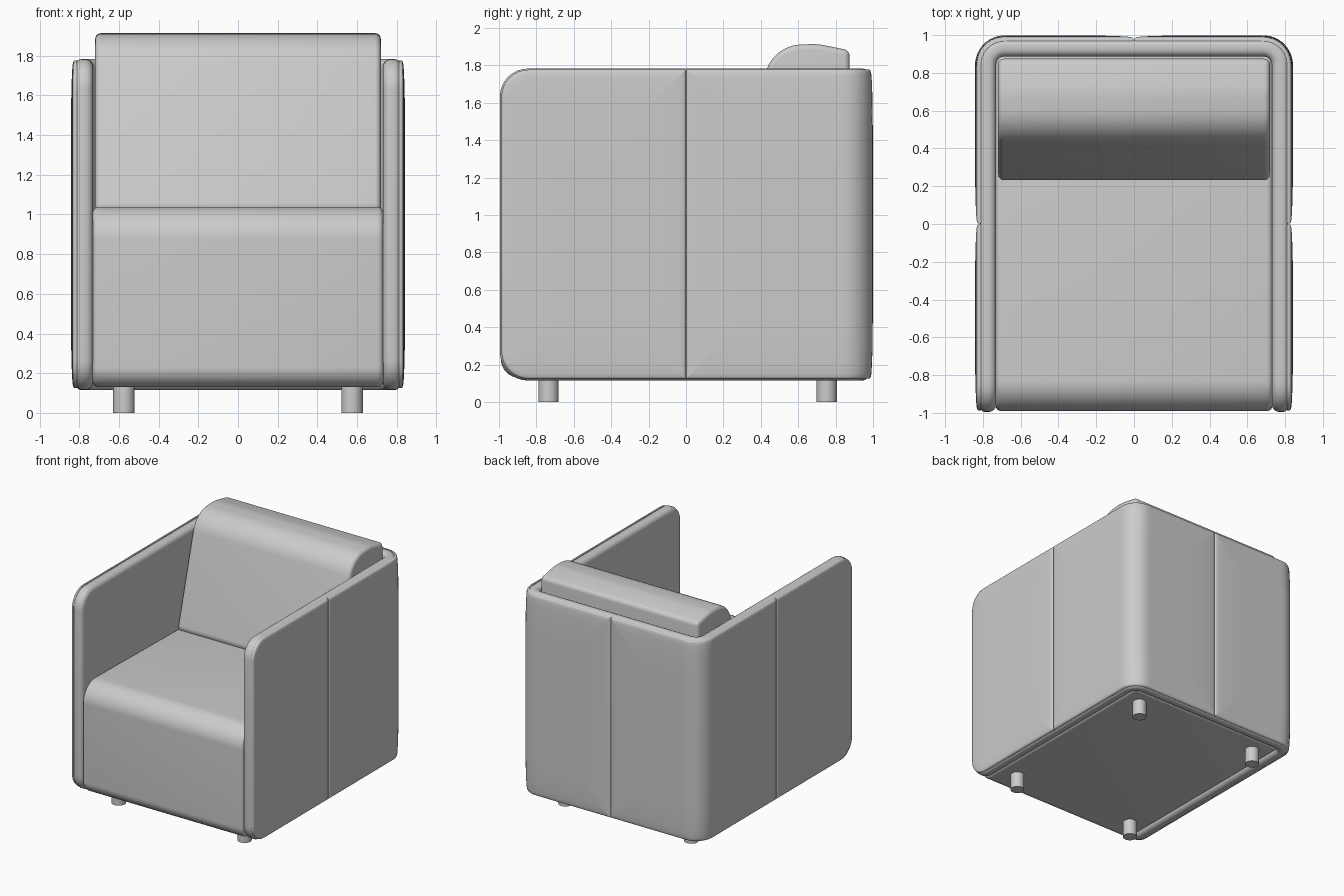
import bpy, bmesh, math
from mathutils import Vector

if "Cube" in bpy.data.objects:
    bpy.data.objects.remove(bpy.data.objects["Cube"])

# U-shaped plan path of the wall: right front -> back -> left front
HX, BACK, FRONT, R = 0.815, 0.972, -0.995, 0.13
SIDE = BACK - R - FRONT
ARC = R * math.pi / 2
HALF = SIDE + ARC + HX - R


def on_path(s, d):
    """Plan position at distance s, offset d towards the inside."""
    sign = 1
    if s > HALF:
        s, sign = 2 * HALF - s, -1
    if s <= SIDE:
        x, y = HX - d, FRONT + s
    elif s <= SIDE + ARC:
        a = (s - SIDE) / R
        x, y = HX - R + (R - d) * math.cos(a), BACK - R + (R - d) * math.sin(a)
    else:
        x, y = HX - R - (s - SIDE - ARC), BACK - d
    return sign * x, y


def finish(bm, name):
    bmesh.ops.remove_doubles(bm, verts=bm.verts, dist=0.0001)
    bmesh.ops.recalc_face_normals(bm, faces=bm.faces)
    me = bpy.data.meshes.new(name)
    bm.to_mesh(me)
    bm.free()
    ob = bpy.data.objects.new(name, me)
    bpy.context.collection.objects.link(ob)
    return ob


def bent_panel(name, s0, s1, z0, z1, r0, r1, profile):
    """Rounded rectangle with a padded edge profile (inset, depth), bent along the path."""
    bm = bmesh.new()
    mid, k = int((s1 - s0) / 0.03), 8
    rings = []
    for e, d in profile:
        a0, a1 = max(r0 - e, 0.003), max(r1 - e, 0.003)
        st = []
        for i in range(k + 1):
            a = math.pi / 2 * i / k
            st.append((s0 + e + a0 * (1 - math.cos(a)), a0 * (1 - math.sin(a))))
        b0, b1 = s0 + e + a0, s1 - e - a1
        st += [(b0 + (b1 - b0) * i / mid, 0) for i in range(1, mid)]
        for i in range(k, -1, -1):
            a = math.pi / 2 * i / k
            st.append((s1 - e - a1 * (1 - math.cos(a)), a1 * (1 - math.sin(a))))
        low = [bm.verts.new((*on_path(s, d), z0 + e + c)) for s, c in st]
        top = [bm.verts.new((*on_path(s, d), z1 - e - c)) for s, c in st]
        rings.append((low, top))
    for low, top in (rings[0], rings[-1]):
        for i in range(len(low) - 1):
            bm.faces.new((low[i], low[i + 1], top[i + 1], top[i]))
    loops = [low + top[::-1] for low, top in rings]
    n = len(loops[0])
    for a, b in zip(loops, loops[1:]):
        for i in range(n):
            j = (i + 1) % n
            bm.faces.new((a[i], a[j], b[j], b[i]))
    return finish(bm, name)


def cushion(name, corners, half_width, bevel):
    """Side profile of (y, z, corner radius), extruded across x with soft ends."""
    pts = []
    for i, (y, z, r) in enumerate(corners):
        p = Vector((y, z))
        if r == 0:
            pts.append(p)
            continue
        u = (Vector(corners[i - 1][:2]) - p).normalized()
        v = (Vector(corners[(i + 1) % len(corners)][:2]) - p).normalized()
        half = u.angle(v) / 2
        c = p + (u + v).normalized() * (r / math.sin(half))
        t = r / math.tan(half)
        da, db = p + u * t - c, p + v * t - c
        for j in range(11):
            pts.append(c + da.lerp(db, j / 10).normalized() * r)
    bm = bmesh.new()
    f = bm.faces.new([bm.verts.new((-half_width, q.x, q.y)) for q in pts])
    ext = bmesh.ops.extrude_face_region(bm, geom=[f], use_keep_orig=True)
    moved = [g for g in ext["geom"] if isinstance(g, bmesh.types.BMVert)]
    bmesh.ops.translate(bm, verts=moved, vec=(2 * half_width, 0, 0))
    bmesh.ops.recalc_face_normals(bm, faces=bm.faces)
    edges = [e for e in bm.edges if e.calc_face_angle(0) > 1.0]
    bmesh.ops.bevel(bm, geom=edges, offset=bevel, segments=5, profile=0.5, affect='EDGES')
    return finish(bm, name)


# Inner wall with a round rim
T, RIM = 0.085, 0.04
wall = [(0.015, 0), (0.004, 0.012), (0, 0.025)]
wall += [(RIM * (1 - math.cos(a)), T - RIM + RIM * math.sin(a))
         for a in [math.pi / 2 * i / 6 for i in range(7)]]
bent_panel("inner_wall", 0, 2 * HALF, 0.115, 1.783, 0.15, 0.15, wall)

# Four padded outer panels with seams at the middle of each side and of the back
pad = [(0, 0.004), (0, -0.008), (0.003, -0.013), (0.01, -0.0165), (0.03, -0.0195),
       (0.07, -0.022), (0.14, -0.0245), (0.22, -0.026), (0.3, -0.0265)]
seam, g = -FRONT, 0.002
for name, a, b, ra, rb in (
        ("right_front_panel", 0.006, seam, 0.145, 0.006),
        ("right_back_panel", seam, HALF, 0.006, 0.006),
        ("left_back_panel", HALF, 2 * HALF - seam, 0.006, 0.006),
        ("left_front_panel", 2 * HALF - seam, 2 * HALF - 0.006, 0.006, 0.145)):
    bent_panel(name, a + g, b - g, 0.125, 1.777, ra, rb, pad)

# Seat block with rounded front
cushion("seat", [(-0.99, 0.13, 0.1), (-0.99, 1.04, 0.16), (0.89, 1.01, 0), (0.89, 0.13, 0)],
        0.733, 0.03)

# Sloping back cushion with rounded top
cushion("back_cushion", [(0.215, 0.985, 0.06), (0.465, 1.905, 0.2), (0.7, 1.915, 0.3),
                         (0.875, 1.88, 0), (0.875, 0.985, 0)], 0.72, 0.03)

# Legs
for x, sx in ((0.575, "right"), (-0.575, "left")):
    for y, sy in ((-0.735, "front"), (0.752, "back")):
        bpy.ops.mesh.primitive_cylinder_add(vertices=32, radius=0.054, depth=0.15,
                                            location=(x, y, 0.075))
        bpy.context.object.name = f"{sy}_{sx}_leg"

bpy.ops.object.select_all(action='SELECT')
bpy.ops.object.shade_smooth_by_angle(angle=math.radians(40))
